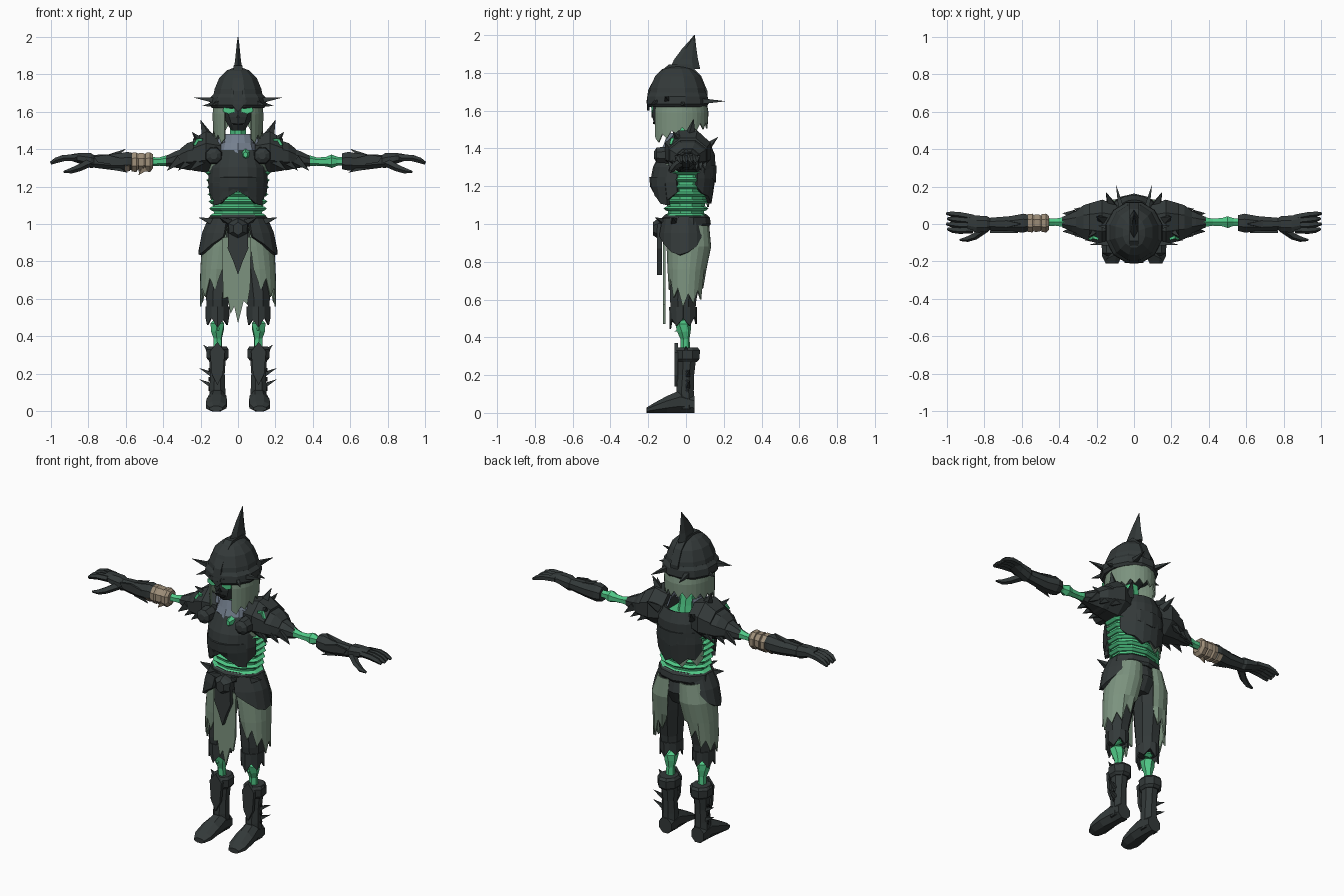
import bpy, bmesh, math
from mathutils import Vector


def mat(name, *rgb):
    m = bpy.data.materials.new(name)
    m.diffuse_color = (*rgb, 1)
    return m


DARK = mat("charcoal_armor", .033, .041, .041)
BONE = mat("glowing_green_bone", .08, .58, .24)
CLOTH = mat("grey_green_cloth", .20, .29, .21)
BLUE = mat("blue_grey_scarf", .18, .22, .28)
TAN = mat("tan_wrap", .34, .27, .19)
BLACK = mat("black_gap", .01, .012, .012)


def make(name, verts, faces, m, mirror=False, thick=0):
    me = bpy.data.meshes.new(name)
    me.from_pydata(verts, [], faces)
    bm = bmesh.new()
    bm.from_mesh(me)
    bmesh.ops.recalc_face_normals(bm, faces=bm.faces)
    bm.to_mesh(me)
    bm.free()
    me.materials.append(m)
    ob = bpy.data.objects.new(name, me)
    bpy.context.collection.objects.link(ob)
    if thick:
        s = ob.modifiers.new("thickness", 'SOLIDIFY')
        s.thickness, s.offset = thick, 0
    if mirror:
        ob.modifiers.new("mirror", 'MIRROR')
    return ob


def skin(rows, n):
    # side quads plus end caps for stacked rings of n points
    f = [(r * n + i, r * n + (i + 1) % n, (r + 1) * n + (i + 1) % n, (r + 1) * n + i)
         for r in range(rows - 1) for i in range(n)]
    return f + [tuple(range(n)), tuple(range((rows - 1) * n, rows * n))]


def loft(name, rings, m, n=8, axis=2, mirror=False):
    # rings: position on axis, two centre values, two radii
    o = [k for k in range(3) if k != axis]
    verts, s = [], 1 / math.cos(math.pi / n)
    for p, c1, c2, r1, r2 in rings:
        for i in range(n):
            a, v = (i + .5) * math.tau / n, [0, 0, 0]
            v[axis] = p
            v[o[0]] = c1 + r1 * s * math.cos(a)
            v[o[1]] = c2 + r2 * s * math.sin(a)
            verts.append(v)
    return make(name, verts, skin(len(rings), n), m, mirror)


def limb(name, pts, m, n=6, mirror=True):
    # tube through points (x, y, z, radius)
    P, verts = [Vector(p[:3]) for p in pts], []
    for k, p in enumerate(P):
        q = (P[min(k + 1, len(P) - 1)] - P[max(k - 1, 0)]).to_track_quat('Z', 'Y')
        for i in range(n):
            a = (i + .5) * math.tau / n
            verts.append(p + q @ Vector((math.cos(a), math.sin(a), 0)) * pts[k][3])
    return make(name, verts, skin(len(P), n), m, mirror)


def spike(name, base, tip, r, m=DARK, mirror=True):
    return limb(name, [(*base, r), (*tip, .001)], m, 4, mirror)


def shell(name, rings, a0, a1, hem, m, thick=.008, mirror=False):
    # open curved sheet; hem lowers the last ring point by point
    n, verts = len(hem), []
    for k, (z, cx, cy, rx, ry) in enumerate(rings):
        for i in range(n):
            a = math.radians(a0 + (a1 - a0) * i / (n - 1))
            d = hem[i] if k == len(rings) - 1 else 0
            verts.append((cx + rx * math.cos(a), cy + ry * math.sin(a), z - d))
    f = [(r * n + i, r * n + i + 1, (r + 1) * n + i + 1, (r + 1) * n + i)
         for r in range(len(rings) - 1) for i in range(n - 1)]
    return make(name, verts, f, m, mirror, thick)


def plate(name, outline, at, thick, m, axis=1, mirror=False):
    # flat outline extruded along axis, centred on at
    n, verts = len(outline), []
    for d in (-thick / 2, thick / 2):
        for u, v in outline:
            verts.append((u, at + d, v) if axis == 1 else (at + d, u, v))
    return make(name, verts, skin(2, n), m, mirror)


# Helmet with rim, crest, horn and spikes
Y = -.045
loft("helmet_dome", [(1.64, 0, Y, .14, .155), (1.72, 0, Y, .125, .145), (1.78, 0, Y, .1, .12),
                     (1.82, 0, Y, .06, .08), (1.835, 0, Y, .02, .03)], DARK, 12)
loft("helmet_rim", [(1.62, 0, Y, .14, .152), (1.635, 0, Y, .152, .163), (1.675, 0, Y, .148, .16),
                    (1.695, 0, Y, .13, .148)], DARK, 12)
plate("helmet_crest", [(-.21, 1.64), (-.2, 1.71), (-.16, 1.785), (-.09, 1.845), (.02, 1.845),
                       (.08, 1.785), (.115, 1.7), (.11, 1.63)], 0, .05, DARK, axis=0)
loft("helmet_horn", [(1.82, 0, -.005, .025, .07), (1.87, 0, 0, .016, .055), (1.93, 0, .018, .01, .032),
                     (1.97, 0, .034, .006, .014), (2, 0, .045, .001, .002)], DARK, 6)
for b, t, r in [((.12, -.1, 1.66), (.235, -.11, 1.675), .022), ((.07, .09, 1.65), (.095, .205, 1.65), .02),
                ((.13, -.02, 1.64), (.19, -.01, 1.63), .018), ((.1, -.15, 1.65), (.15, -.19, 1.63), .016)]:
    spike("rim_spike", b, t, r)
plate("brow_guard", [(-.05, 1.66), (.05, 1.66), (.02, 1.62), (0, 1.6), (-.02, 1.62)], -.2, .015, DARK)

# Skull face, eyes and hair
loft("skull", [(1.5, 0, -.1, .035, .045), (1.53, 0, -.1, .055, .065), (1.57, 0, -.085, .075, .09),
               (1.64, 0, -.06, .105, .12)], DARK, 10)
plate("eye", [(.018, 1.597), (.05, 1.587), (.08, 1.6), (.078, 1.622), (.02, 1.615)], -.178, .008, BONE, mirror=True)
plate("nose_hole", [(-.013, 1.565), (.013, 1.565), (0, 1.59)], -.178, .008, BLACK)
plate("mouth_gap", [(-.035, 1.54), (.035, 1.54), (.025, 1.53), (-.025, 1.53)], -.17, .008, BLACK)
N = 29
hair = [.015 + .085 * abs(2 * i / (N - 1) - 1) ** 2 + (.035 if i % 2 else 0) for i in range(N)]
shell("ragged_hair", [(1.65, 0, -.035, .125, .14), (1.59, 0, -.035, .132, .15), (1.555, 0, -.035, .13, .147)],
      -58, 238, hair, CLOTH)

# Neck, scarf and gem
limb("neck", [(0, 0, 1.3, .06), (0, -.01, 1.42, .045), (0, -.03, 1.55, .045)], BONE, 8, False)
shell("torn_scarf", [(1.48, 0, -.01, .085, .085), (1.43, 0, -.01, .1, .1), (1.38, 0, -.01, .12, .135)],
      -215, 35, [.02, .05, .01, .05, .02, .06, .03, .07, .02, .06, .01, .05, .02], BLUE)
spike("scarf_point", (.08, -.06, 1.43), (.1, -.05, 1.51), .03, BLUE)
loft("scarf_gem", [(-.155, .04, 1.37, .01, .014), (-.12, .04, 1.37, .022, .028)], BONE, 6, 1)

# Torso with ribs
loft("torso", [(1.0, 0, 0, .12, .085), (1.1, 0, 0, .135, .095), (1.25, 0, 0, .15, .115),
               (1.38, 0, 0, .13, .1)], BONE, 10)
for k in range(7):
    z, w = 1.045 + k * .038, .004 * k
    loft("rib", [(z - .013, 0, 0, .135 + w, .095 + w), (z, 0, 0, .15 + w, .11 + w),
                 (z + .01, 0, 0, .135 + w, .095 + w)], BONE, 10)

# Chest and back armour
shell("chest_plate", [(1.39, 0, 0, .12, .12), (1.3, 0, 0, .15, .165), (1.22, 0, 0, .155, .18), (1.17, 0, 0, .15, .165)],
      -165, -15, [.0, .04, .05, .02, -.01, .02, .05, .04, 0], DARK, .02)
shell("belly_arch", [(1.25, 0, 0, .15, .185), (1.2, 0, 0, .155, .18), (1.16, 0, 0, .15, .16)],
      -145, -35, [.06, .05, .01, -.02, .01, .05, .06], DARK, .02)
shell("back_plate", [(1.42, 0, .01, .11, .11), (1.36, 0, .01, .145, .135), (1.24, 0, .01, .155, .135),
                     (1.17, 0, .01, .15, .12)], 20, 160, [-.03, .01, .02, .06, .03, .06, .02, .03, -.02], DARK, .02)
shell("back_ridge", [(1.31, 0, .01, .15, .145), (1.26, 0, .01, .155, .14)], 35, 145, [0, .02, .04, .02, 0], DARK, .015)
shell("back_rag", [(1.25, 0, 0, .16, .135), (1.15, 0, 0, .155, .125)], 95, 160, [.02, .06, .0, .05, .01], CLOTH)
shell("side_rag", [(1.32, 0, 0, .16, .15), (1.22, 0, 0, .16, .15)], -42, -18, [.0, .03, -.02], CLOTH, mirror=True)
loft("chest_boss", [(-.17, .13, 1.365, .018, .018), (-.155, .13, 1.365, .04, .04), (-.09, .13, 1.365, .045, .045)],
     DARK, 8, 1, True)

# Layered pauldrons
lames = [[(.09, .01, 1.38, .09, .09), (.17, .01, 1.385, .12, .11), (.24, .01, 1.37, .1, .085)],
         [(.2, .01, 1.37, .11, .085), (.27, .01, 1.36, .09, .072), (.31, .01, 1.35, .06, .05)],
         [(.27, .01, 1.35, .075, .06), (.33, .01, 1.345, .05, .045), (.385, .01, 1.335, .027, .027)]]
for k, rings in enumerate(lames):
    loft("pauldron_lame", rings, DARK, 8, 0, True)
    x = .19 + .06 * k
    for y in (-.075 + .02 * k, .09 - .02 * k):
        spike("pauldron_point", (x, y, 1.345), (x + .07, y * 1.15, 1.285), .032)
spike("shoulder_spike", (.16, .02, 1.46), (.2, .04, 1.555), .035)
spike("shoulder_front_spike", (.2, -.03, 1.44), (.245, -.07, 1.49), .026)
spike("shoulder_back_spike", (.12, .1, 1.4), (.15, .17, 1.46), .03)
limb("shoulder_glow", [(.19, -.08, 1.45, .009), (.215, -.07, 1.45, .011), (.235, -.08, 1.42, .009)], BONE, 4)

# Arms, gauntlets and hands
limb("arm_bone", [(.15, .01, 1.36, .035), (.36, .01, 1.34, .032), (.42, .01, 1.333, .022), (.47, .01, 1.333, .025),
                  (.5, .01, 1.335, .036), (.53, .01, 1.335, .024), (.62, .01, 1.335, .022)], BONE)
loft("gauntlet", [(.555, .005, 1.335, .042, .042), (.59, .005, 1.335, .05, .05), (.66, 0, 1.33, .042, .043),
                  (.77, 0, 1.335, .033, .034), (.785, 0, 1.338, .042, .04), (.84, 0, 1.35, .045, .03),
                  (.89, .01, 1.355, .042, .018)], DARK, 8, 0, True)
spike("gauntlet_fin", (.68, 0, 1.355), (.6, 0, 1.4), .028)
spike("gauntlet_low_fin", (.68, -.01, 1.31), (.59, -.03, 1.275), .025)
plate("gauntlet_guard", [(.62, 1.35), (.7, 1.37), (.77, 1.36), (.75, 1.33), (.66, 1.315)], -.042, .012, DARK, mirror=True)
for k in range(4):
    y = .045 - .028 * k
    limb("finger", [(.86, y * .8, 1.354, .018), (.93, y + .004, 1.352, .018), (.97, y + .008, 1.34, .016),
                    (1.0 - .006 * (k % 2), y + .012, 1.325, .008)], DARK, 5)
limb("thumb", [(.79, -.02, 1.33, .024), (.85, -.065, 1.3, .02), (.89, -.08, 1.285, .016), (.93, -.085, 1.278, .006)], DARK, 5)

# Cloth wrap on one forearm
for k in range(4):
    x, s = -.475 - .037 * k, .004 * (k % 2)
    loft("forearm_wrap", [(x + .021, .005, 1.335, .037, .037), (x + .006, .005, 1.33, .05 - s, .052 - s),
                          (x - .018, .005, 1.33, .047, .05), (x - .022, .005, 1.335, .035, .035)], TAN, 8, 0)
spike("wrap_tail", (-.5, -.01, 1.3), (-.53, -.02, 1.262), .025, TAN, False)

# Belt, buckle and hip plates
loft("belt", [(.985, 0, 0, .15, .115), (1.0, 0, 0, .16, .125), (1.035, 0, 0, .155, .12), (1.05, 0, 0, .14, .105)], DARK, 10)
loft("buckle", [(-.175, 0, .975, .025, .03), (-.15, 0, .975, .05, .045), (-.1, 0, .98, .055, .05)], DARK, 6, 1)
plate("front_tasset", [(-.05, .98), (.05, .98), (.055, .87), (.025, .8), (0, .73), (-.025, .8), (-.055, .87)], -.14, .025, DARK)
shell("hip_plate", [(1.03, 0, -.01, .15, .115), (.95, 0, -.01, .185, .13), (.9, 0, -.01, .205, .13)],
      -68, 48, [-.03, .01, .05, .065, .05, .02, -.03], DARK, .02, True)
spike("belt_spike", (.13, -.06, 1.01), (.21, -.07, 1.035), .028)
spike("belt_front_spike", (.05, -.11, 1.01), (.1, -.165, 1.035), .024)

# Trousers and torn cloth
loft("pelvis", [(.84, 0, .01, .11, .07), (.92, 0, .015, .145, .105), (1.0, 0, 0, .14, .105)], DARK, 10)
loft("trouser_leg", [(.93, .08, .015, .07, .095), (.78, .095, .005, .07, .09), (.6, .11, -.015, .06, .07),
                     (.52, .11, -.015, .055, .062)], DARK, 8, 2, True)
shell("trouser_hem", [(.56, .11, -.015, .06, .07), (.52, .11, -.015, .06, .068)], 0, 360,
      [.02, .06, .01, .05, .0, .04, .01, .06, .03, .075, .02, .06, .02], DARK, .008, True)
shell("leg_rag", [(.99, .07, .01, .08, .11), (.88, .085, .015, .105, .115), (.76, .1, .005, .098, .1),
                  (.68, .11, 0, .09, .088)], -100, 115,
      [-.05, .03, -.03, .07, .02, .12, .05, .1, .03, .08, -.03, .02, -.06], CLOTH, .008, True)
plate("front_rag", [(-.085, .93), (.07, .93), (.065, .66), (.05, .57), (.03, .59), (.0, .47), (-.02, .56),
                    (-.04, .52), (-.055, .61), (-.08, .6)], -.115, .012, CLOTH)

# Knee and shin bones
limb("shin_bone", [(.11, -.01, .6, .025), (.11, -.01, .51, .028), (.11, -.015, .47, .042), (.11, -.01, .43, .036),
                   (.108, -.005, .39, .024), (.108, 0, .28, .028)], BONE)
spike("knee_chip", (.11, -.02, .45), (.105, -.06, .43), .022, BONE)

# Boots
loft("boot_shaft", [(.02, .11, 0, .045, .042), (.12, .11, -.005, .042, .046), (.2, .11, 0, .039, .043),
                    (.3, .11, .005, .046, .05)], DARK, 8, 2, True)
loft("boot_cuff", [(.27, .11, .008, .046, .05), (.285, .11, .008, .058, .063), (.33, .11, .008, .06, .066),
                   (.345, .11, .008, .05, .055)], DARK, 8, 2, True)
loft("boot_foot", [(.045, .11, .045, .042, .045), (-.03, .11, .06, .047, .06), (-.1, .114, .045, .055, .045),
                   (-.17, .117, .026, .054, .026), (-.21, .117, .014, .034, .014)], DARK, 8, 1, True)
plate("shin_guard", [(.07, .32), (.11, .37), (.15, .32), (.14, .2), (.11, .14), (.08, .2)], -.052, .02, DARK, mirror=True)
for z in (.14, .2):
    spike("boot_spike", (.145, .01, z), (.205, .02, z + .03), .016)
spike("cuff_spike", (.15, 0, .32), (.185, 0, .355), .02)
for z in (.12, .17, .22):
    plate("boot_lace", [(-.005, z), (.005, z - .012), (.015, z), (.005, z + .012)], .152, .009, BLACK, axis=0, mirror=True)
